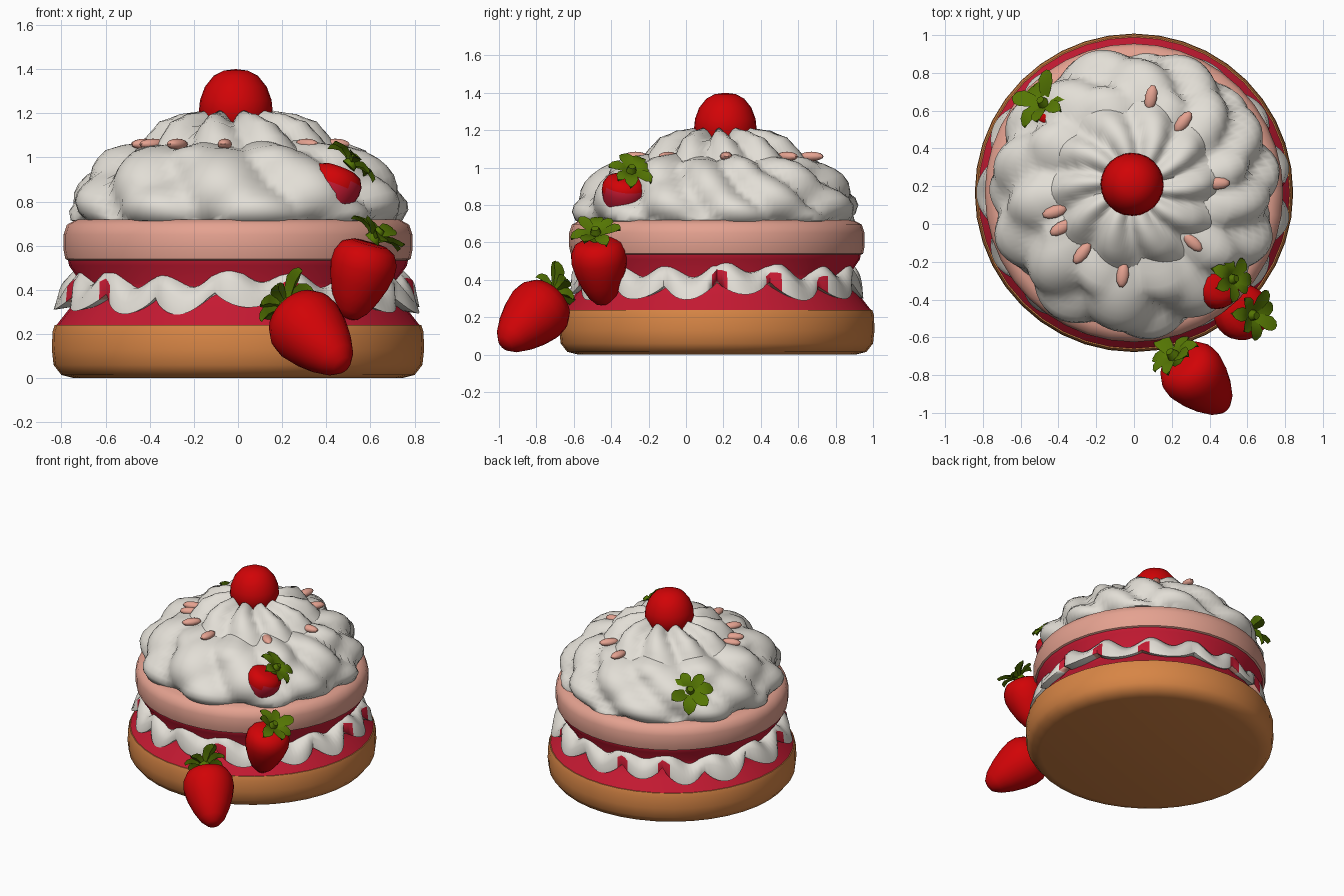
import bpy, bmesh, math, random
from mathutils import Vector, Matrix

if "Cube" in bpy.data.objects:
    bpy.data.objects.remove(bpy.data.objects["Cube"])

random.seed(4)
CY = 0.165  # centre of the cake in y


def mat(name, r, g, b):
    m = bpy.data.materials.new(name)
    m.diffuse_color = (r, g, b, 1)
    m.use_nodes = True
    m.node_tree.nodes["Principled BSDF"].inputs["Base Color"].default_value = m.diffuse_color
    return m


CREAM = mat("cream", 0.76, 0.73, 0.67)
PINK = mat("pink_sponge", 0.78, 0.36, 0.28)
BISCUIT = mat("biscuit", 0.68, 0.235, 0.06)
JAM = mat("jam", 0.56, 0.01, 0.032)
RED = mat("berry_red", 0.64, 0.001, 0.002)
GREEN = mat("leaf_green", 0.09, 0.18, 0.001)


def finish(name, bm, mats, matrix=Matrix(), angle=40):
    bmesh.ops.remove_doubles(bm, verts=bm.verts, dist=1e-5)
    bmesh.ops.recalc_face_normals(bm, faces=bm.faces)
    me = bpy.data.meshes.new(name)
    bm.to_mesh(me)
    bm.free()
    for m in mats:
        me.materials.append(m)
    me.shade_smooth()
    me.set_sharp_from_angle(angle=math.radians(angle))
    ob = bpy.data.objects.new(name, me)
    ob.matrix_world = matrix
    bpy.context.collection.objects.link(ob)
    return ob


def lathe(name, rows, steps, mats, shape=None, matrix=Matrix.Translation((0, CY, 0)),
          angle=40, closed=False, rule=None):
    """Turn (r, z) rows round z; shape(row, r, z, theta) may displace each point."""
    bm = bmesh.new()
    rings = []
    for j, (r, z) in enumerate(rows):
        ring = []
        for i in range(steps):
            t = 2 * math.pi * i / steps
            a, b = shape(j, r, z, t) if shape else (r, z)
            ring.append(bm.verts.new((a * math.cos(t), a * math.sin(t), b)))
        rings.append(ring)
    n = len(rows)
    for j in range(n if closed else n - 1):
        for i in range(steps):
            k = (i + 1) % steps
            f = bm.faces.new((rings[j][i], rings[j][k],
                              rings[(j + 1) % n][k], rings[(j + 1) % n][i]))
            if rule:
                f.material_index = rule(j, i, matrix @ f.calc_center_median())
    if not closed:
        for ring in (rings[0], rings[-1]):
            if (ring[0].co - ring[steps // 2].co).length > 1e-4:
                bm.faces.new(ring)
    return finish(name, bm, mats, matrix, angle)


# Biscuit base, jam filling and pink sponge layer
lathe("biscuit_base", [(0.74, 0), (0.80, 0.015), (0.835, 0.06), (0.843, 0.13),
                       (0.84, 0.21), (0.83, 0.24)], 40, [BISCUIT], angle=50)
lathe("jam_filling", [(0.828, 0.235), (0.815, 0.25), (0.76, 0.32), (0.71, 0.38),
                      (0.71, 0.43), (0.765, 0.51), (0.77, 0.535)], 40, [JAM])
lathe("pink_sponge", [(0.75, 0.525), (0.782, 0.54), (0.79, 0.58), (0.79, 0.65),
                      (0.775, 0.695), (0.73, 0.72)], 40, [PINK], angle=50)

# Ruffled cream between the layers
LOBES, RSTEPS = 15, 180


def lobe_at(t):
    return abs(math.sin(LOBES / 2 * t + 0.35 * math.sin(3 * t)))


def ruffle(j, r, z, t):
    lobe = lobe_at(t) ** 0.8
    big = 0.7 + 0.3 * math.cos(2 * t)   # lobes stick out most at the two sides
    wob = 0.012 * math.sin(4 * t + 1) + 0.01 * math.sin(7 * t)
    out = (0, 0.02, 0.06, 0.085, 0.03, 0)[j] * big
    drop = (0.0, 0.0, -0.03, -0.085, -0.06, -0.02)[j]
    rise = 0.035 * math.sin(LOBES * t + 1) if j < 3 else 0
    return r + out * lobe, z + drop * lobe + wob + rise


def ruffle_colour(j, i, c):
    t = 2 * math.pi * i / RSTEPS
    if lobe_at(t) < 0.45 and math.sin(4 * t) > -0.3:
        return (0, 0, 2, 1, 1, 0)[j]
    return 2 if j >= 4 and math.sin(5 * t) > 0 else 0


lathe("cream_ruffle", [(0.66, 0.46), (0.73, 0.45), (0.755, 0.415), (0.75, 0.385),
                       (0.71, 0.375), (0.66, 0.40)], RSTEPS, [CREAM, PINK, JAM],
      ruffle, closed=True, rule=ruffle_colour, angle=60)


# Whipped cream dome with swirling folds
def swirl(j, r, z, t):
    u = (z - 0.7) / 0.35
    a = 5.5 * (t + 0.55 * u * (1 + 0.3 * math.sin(t))) + 0.5 * math.sin(2 * t)
    b = 4 * (t - 0.9 * u) + 1.3
    fold = abs(math.sin(a)) - 0.7 + 0.5 * (abs(math.sin(b)) - 0.7)
    if j == 0:
        return r, z
    amp = 0.07 if z < 1.03 else 0.03
    return r + amp * fold, z + (0.03 if z > 0.73 else 0.0) * fold


lathe("cream_dome", [(0.70, 0.70), (0.73, 0.715), (0.75, 0.75), (0.75, 0.79), (0.735, 0.83),
                     (0.71, 0.87), (0.68, 0.91), (0.645, 0.95), (0.61, 0.985), (0.57, 1.02),
                     (0.51, 1.045), (0.43, 1.055), (0.3, 1.07)], 132, [CREAM], swirl, angle=60)


# Pointed cream rosette under the top berry
def rosette(j, r, z, t):
    fold = abs(math.sin(5 * (t - 1.0 * r) + 0.3 * math.sin(2 * t))) - 0.55
    k = (0.05, 0.06, 0.06, 0.05, 0.03, 0)[j]
    return r + k * fold, z + (0.0, 0.03, 0.05, 0.06, 0.06, 0)[j] * fold


lathe("cream_rosette", [(0.44, 1.03), (0.385, 1.085), (0.33, 1.14), (0.24, 1.17),
                        (0.15, 1.185), (0.05, 1.15)], 120, [CREAM], rosette,
      Matrix.Translation((0, 0.2, 0)), angle=60)

# Berry on the top
lathe("top_berry", [(0.10, 1.10), (0.15, 1.15), (0.167, 1.21), (0.162, 1.26), (0.14, 1.32),
                    (0.10, 1.37), (0.055, 1.393), (0, 1.40)], 24, [RED],
      matrix=Matrix.Translation((-0.01, 0.21, 0)))


def axis_frame(cap, tip):
    """Frame at the cap with local z pointing away from the tip."""
    d = (Vector(cap) - Vector(tip)).normalized()
    return Matrix.Translation(cap) @ d.to_track_quat('Z', 'Y').to_matrix().to_4x4()


def leaves(name, matrix, size, count=7):
    """Star of curled broad leaves with a short stalk."""
    bm = bmesh.new()
    for k in range(count):
        a = 2 * math.pi * k / count + random.uniform(-0.15, 0.15)
        s = size * random.uniform(0.85, 1.15)
        rot = Matrix.Rotation(a, 4, 'Z')
        lift = random.uniform(-0.15, 0.45)
        rows = []
        for t, w in ((0.05, 0.10), (0.35, 0.22), (0.65, 0.29), (0.88, 0.21), (1.0, 0.05)):
            h = s * (0.28 * math.sin(t * 2.6) + lift * t * t)
            rows.append([bm.verts.new(rot @ Vector((t * s, y * w * s, h + dz * s)))
                         for y, dz in ((-1, 0.08), (0, 0.05), (1, 0.08), (0, -0.07))])
        for p, q in zip(rows, rows[1:]):
            for i in range(4):
                j = (i + 1) % 4
                bm.faces.new((p[i], p[j], q[j], q[i]))
        bm.faces.new(rows[-1])
    bmesh.ops.create_cone(bm, cap_ends=True, segments=8, radius1=size * 0.3, radius2=size * 0.15,
                          depth=size * 0.5, matrix=Matrix.Translation((0, 0, size * 0.2)))
    finish(name, bm, [GREEN], matrix, 50)


def berry(name, cap, tip, radius, leaf, jam_below=-1, leaf_tilt=0, leaf_at=None):
    m = axis_frame(cap, tip)
    n = (Vector(cap) - Vector(tip)).length
    prof = [(0, 0), (0.55, 0.0), (0.83, -0.06), (0.98, -0.18), (1, -0.32), (0.9, -0.5),
            (0.72, -0.7), (0.5, -0.87), (0.27, -0.97), (0, -1)]
    lathe(name, [(r * radius, z * n) for r, z in prof], 24, [RED, JAM], matrix=m,
          rule=lambda j, i, c: int(c.z < jam_below))
    turn = m.to_quaternion().to_matrix().to_4x4()
    tilt = Matrix.Rotation(math.radians(leaf_tilt), 4, 'Y')
    leaves(name + "_leaves", Matrix.Translation(leaf_at or cap) @ tilt @ turn, leaf)


# Berries leaning on the front right, and one sunk into the back left
berry("front_berry", (0.245, -0.72, 0.30), (0.48, -0.975, 0.05), 0.172, 0.15,
      leaf_at=(0.225, -0.715, 0.325))
berry("side_berry", (0.595, -0.475, 0.61), (0.50, -0.44, 0.265), 0.15, 0.135,
      leaf_tilt=25, leaf_at=(0.61, -0.48, 0.63))
berry("upper_berry", (0.465, -0.32, 0.95), (0.37, -0.35, 0.70), 0.122, 0.125, 0.875,
      leaf_tilt=22, leaf_at=(0.505, -0.295, 0.965))
berry("back_berry", (-0.465, 0.625, 0.91), (-0.32, 0.48, 0.70), 0.10, 0.145)

# Pink almond-shaped sprinkles, pointing outwards
for i, (x, y) in enumerate([(0.09, 0.67), (0.26, 0.54), (0.44, 0.215), (0.31, -0.095),
                            (-0.06, -0.27), (-0.275, -0.155), (-0.385, -0.02), (-0.42, 0.065)]):
    bm = bmesh.new()
    bmesh.ops.create_uvsphere(bm, u_segments=10, v_segments=8, radius=1)
    m = (Matrix.Translation((x, y, 1.06)) @ Matrix.Rotation(math.atan2(y - 0.2, x), 4, 'Z')
         @ Matrix.Diagonal((0.068, 0.033, 0.025, 1)))
    bm.transform(m)
    finish("sprinkle_%d" % (i + 1), bm, [PINK])
